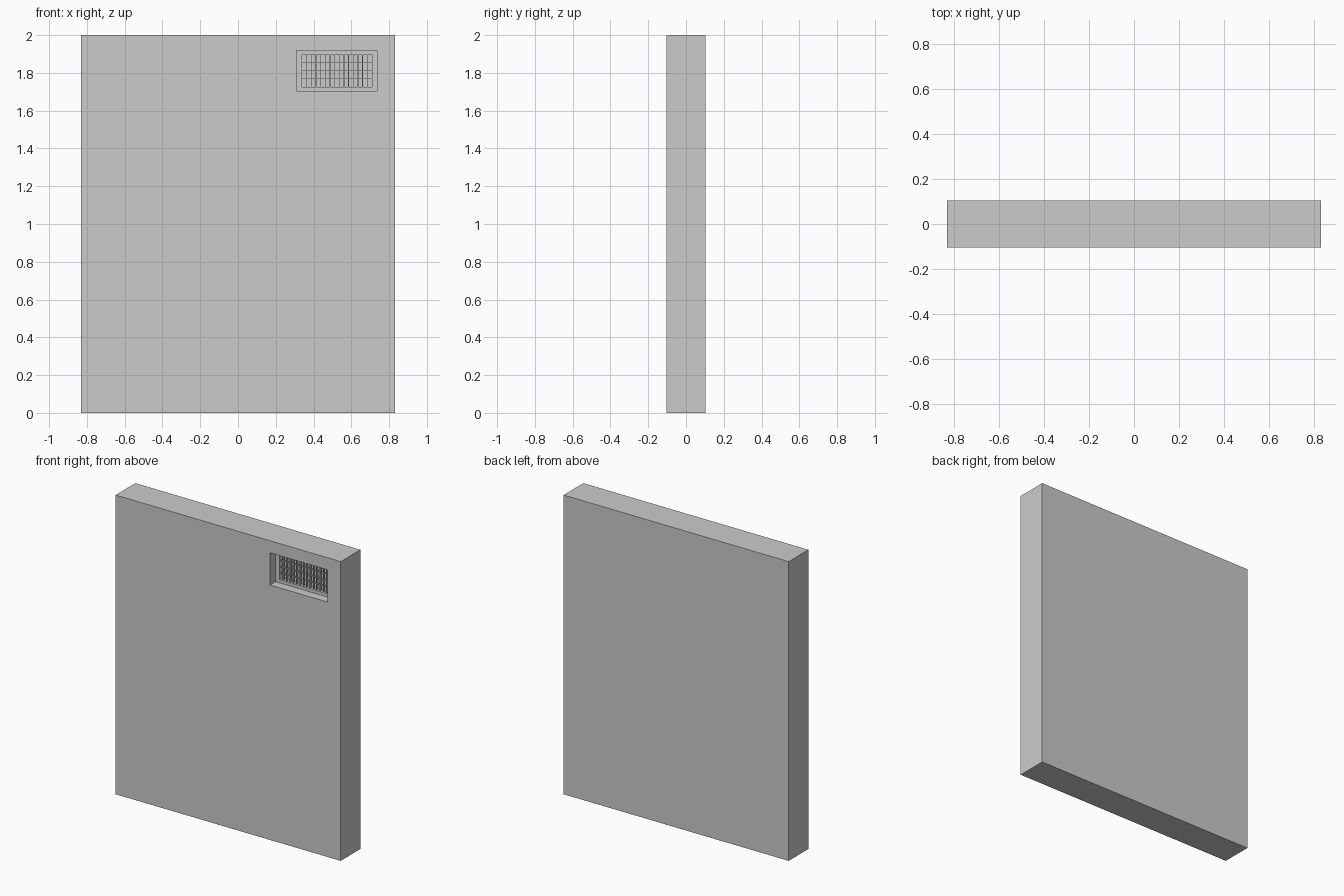
import bpy

if "Cube" in bpy.data.objects:
    bpy.data.objects.remove(bpy.data.objects["Cube"])


def box(name, x0, x1, y0, y1, z0, z1):
    bpy.ops.mesh.primitive_cube_add(size=1, location=((x0 + x1) / 2, (y0 + y1) / 2, (z0 + z1) / 2))
    ob = bpy.context.object
    ob.name = name
    ob.scale = (x1 - x0, y1 - y0, z1 - z0)
    bpy.ops.object.transform_apply(location=False, rotation=False, scale=True)
    return ob


def cut(target, cutter):
    bpy.context.view_layer.objects.active = target
    mod = target.modifiers.new("cut", "BOOLEAN")
    mod.operation = "DIFFERENCE"
    mod.solver = "EXACT"
    mod.object = cutter
    bpy.ops.object.modifier_apply(modifier=mod.name)
    bpy.data.objects.remove(cutter)


FRONT = -0.104
LEDGE = FRONT + 0.058
BACK = LEDGE + 0.03
X0, X1, Z0, Z1 = 0.339, 0.709, 1.726, 1.896

# Wall slab with a stepped recess for the vent
wall = box("wall_panel", -0.832, 0.832, FRONT, 0.104, 0, 2)
cut(wall, box("recess_cutter", 0.31, 0.736, FRONT - 0.1, LEDGE, 1.704, 1.919))
cut(wall, box("opening_cutter", X0, X1, FRONT - 0.1, BACK, Z0, Z1))

# Vent grille: thin vertical and horizontal bars
T = 0.002
COLS, ROWS = 15, 4
for i in range(1, COLS):
    x = X0 + (X1 - X0) * i / COLS
    box(f"grille_vertical_bar_{i}", x - T, x + T, LEDGE + 0.002, LEDGE + 0.016, Z0, Z1)
for j in range(1, ROWS):
    z = Z0 + (Z1 - Z0) * j / ROWS
    box(f"grille_horizontal_bar_{j}", X0, X1, LEDGE + 0.003, LEDGE + 0.015, z - T, z + T)
